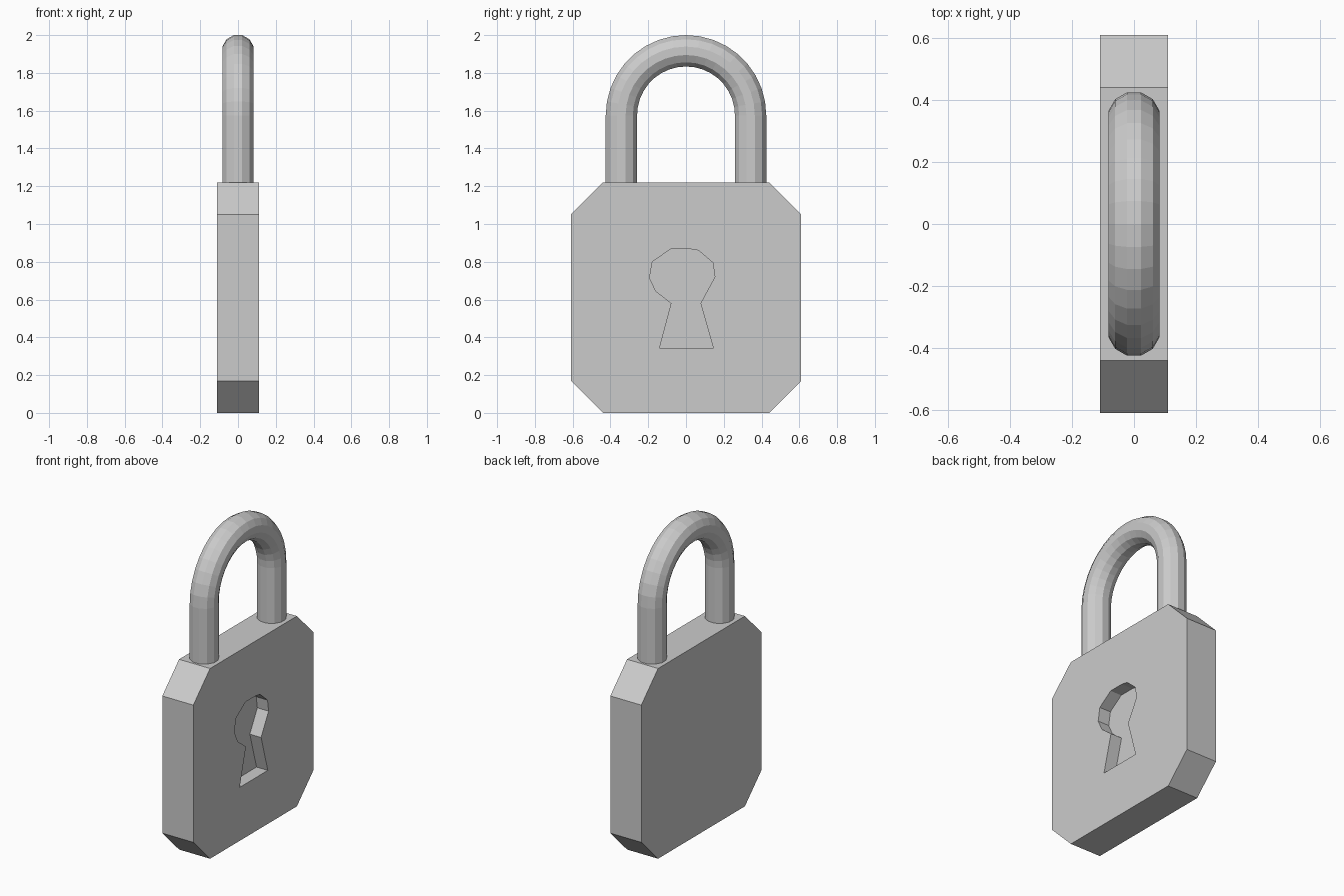
import bpy, bmesh
from math import sin, cos, pi, radians

if "Cube" in bpy.data.objects:
    bpy.data.objects.remove(bpy.data.objects["Cube"])


def make_object(name, bm):
    bmesh.ops.recalc_face_normals(bm, faces=bm.faces)
    mesh = bpy.data.meshes.new(name)
    bm.to_mesh(mesh)
    bm.free()
    obj = bpy.data.objects.new(name, mesh)
    bpy.context.collection.objects.link(obj)
    return obj


def skin_rings(name, rings):
    """Join successive closed rings of points with quads and cap both ends."""
    bm = bmesh.new()
    loops = [[bm.verts.new(p) for p in ring] for ring in rings]
    n = len(loops[0])
    for a, b in zip(loops, loops[1:]):
        for i in range(n):
            j = (i + 1) % n
            bm.faces.new((a[i], a[j], b[j], b[i]))
    bm.faces.new(loops[0])
    bm.faces.new(loops[-1])
    return make_object(name, bm)


def prism(name, profile, x0, x1):
    return skin_rings(name, [[(x, y, z) for y, z in profile] for x in (x0, x1)])


# Body: chamfered square plate
half = [(0.44, 0), (0.61, 0.17), (0.61, 1.05), (0.44, 1.22)]
body = prism("lock_body", half + [(-y, z) for y, z in reversed(half)], -0.11, 0.11)

# Keyhole: blind recess in the +x face
keyhole = [(-0.08, 0.868), (0.02, 0.868), (0.067, 0.86), (0.142, 0.795),
           (0.153, 0.72), (0.077, 0.58), (0.145, 0.343), (-0.14, 0.343),
           (-0.077, 0.58), (-0.16, 0.645), (-0.193, 0.715), (-0.178, 0.80)]
cutter = prism("keyhole_cutter", keyhole, 0.03, 0.2)
cutter.hide_render = True
cut = body.modifiers.new("keyhole", 'BOOLEAN')
cut.operation = 'DIFFERENCE'
cut.solver = 'EXACT'
cut.object = cutter
bpy.context.view_layer.objects.active = body
bpy.ops.object.modifier_apply(modifier=cut.name)
bpy.data.objects.remove(cutter)

# Shackle: 12-sided tube swept along two legs and a half circle
SIDES, STEPS, BEND, CENTRE_Z, BASE_Z = 12, 18, 0.342, 1.575, 1.21
TUBE = 0.083 / cos(pi / SIDES)
path = [(0, BASE_Z)]
path += [(pi * i / STEPS, CENTRE_Z) for i in range(STEPS + 1)]
path += [(pi, BASE_Z)]
rings = []
for angle, z in path:
    ring = []
    for k in range(SIDES):
        t = 2 * pi * (k + 0.5) / SIDES
        r = BEND + TUBE * cos(t)
        ring.append((TUBE * sin(t), r * cos(angle), z + r * sin(angle)))
    rings.append(ring)
skin_rings("shackle", rings)
